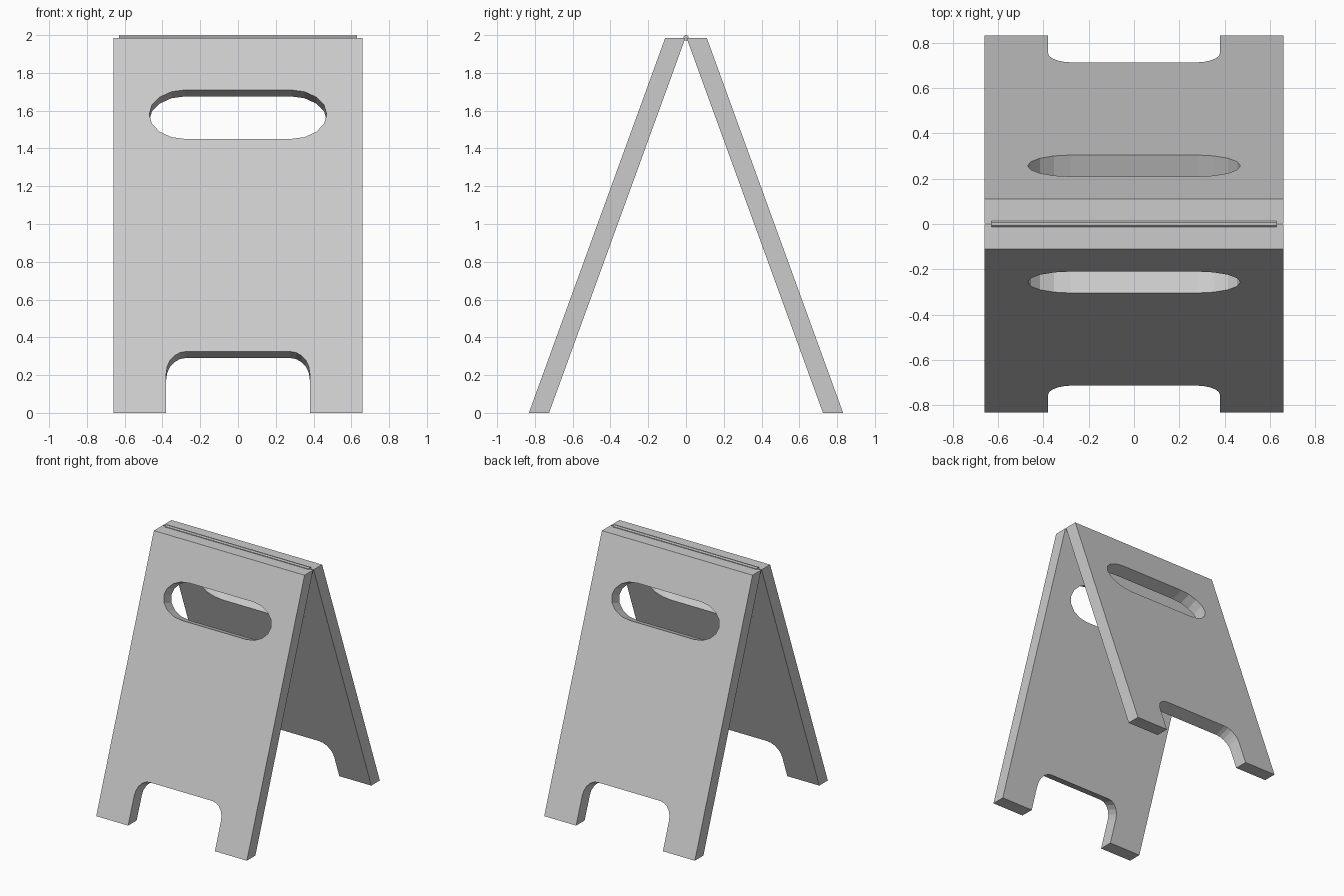
import bpy, bmesh, math
from mathutils import Vector

cube = bpy.data.objects.get("Cube")
if cube:
    bpy.data.objects.remove(cube, do_unlink=True)

TOP = 1.985                      # height of the panel tops
FOOT, HEAD = -0.832, -0.11       # outer face at the floor and at the top
DEPTH = 0.107                    # horizontal thickness
HALF = 0.66
SLOPE = (HEAD - FOOT) / TOP
INWARD = Vector((0, 1, -SLOPE)).normalized()

grey = bpy.data.materials.new("plain grey")
grey.use_nodes = True
colour = (0.6, 0.6, 0.6, 1)
grey.diffuse_color = colour
grey.node_tree.nodes["Principled BSDF"].inputs["Base Color"].default_value = colour


def prism(name, points, sweep):
    """Sweep a closed outline along a vector into a solid object."""
    bm = bmesh.new()
    face = bm.faces.new([bm.verts.new(p) for p in points])
    ext = bmesh.ops.extrude_face_region(bm, geom=[face], use_keep_orig=True)
    verts = [v for v in ext["geom"] if isinstance(v, bmesh.types.BMVert)]
    bmesh.ops.translate(bm, verts=verts, vec=sweep)
    bmesh.ops.recalc_face_normals(bm, faces=bm.faces)
    mesh = bpy.data.meshes.new(name)
    bm.to_mesh(mesh)
    bm.free()
    mesh.materials.append(grey)
    obj = bpy.data.objects.new(name, mesh)
    bpy.context.collection.objects.link(obj)
    return obj


def arc(cx, cz, rx, rz, start, end, steps):
    angles = [math.radians(start + (end - start) * i / steps) for i in range(steps + 1)]
    return [(cx + rx * math.cos(a), cz + rz * math.sin(a)) for a in angles]


def on_face(outline):
    """Lay an x, z outline on the sloping outer face, just proud of it."""
    return [Vector((x, FOOT + SLOPE * z, z)) - INWARD * 0.05 for x, z in outline]


# Rounded hand slot and foot notch
slot = arc(0.28, 1.58, 0.19, 0.13, -90, 90, 8) + arc(-0.28, 1.58, 0.19, 0.13, 90, 270, 8)
notch = ([(-0.38, -0.2), (0.38, -0.2)]
         + arc(0.275, 0.21, 0.105, 0.115, 0, 90, 5)
         + arc(-0.275, 0.21, 0.105, 0.115, 90, 180, 5))

# Front panel: leaning slab with the slot and notch cut square to its face
side = [(FOOT, 0), (FOOT + DEPTH, 0), (HEAD + DEPTH, TOP), (HEAD, TOP)]
front = prism("front_panel", [(-HALF, y, z) for y, z in side], Vector((2 * HALF, 0, 0)))
for name, outline in (("slot_cutter", slot), ("notch_cutter", notch)):
    cutter = prism(name, on_face(outline), INWARD * 0.2)
    cutter.hide_render = True
    mod = front.modifiers.new(name, "BOOLEAN")
    mod.operation = "DIFFERENCE"
    mod.solver = "EXACT"
    mod.object = cutter
    bpy.context.view_layer.objects.active = front
    bpy.ops.object.modifier_apply(modifier=mod.name)
    bpy.data.objects.remove(cutter, do_unlink=True)

# Back panel: the same slab turned half way round
back = front.copy()
back.data = front.data.copy()
back.name = "back_panel"
back.rotation_euler.z = math.pi
bpy.context.collection.objects.link(back)

# Hinge rod along the ridge
ring = arc(0, TOP, 0.0155, 0.0155, 22.5, 337.5, 7)
prism("hinge_rod", [(-0.63, y, z) for y, z in ring], Vector((1.26, 0, 0)))
